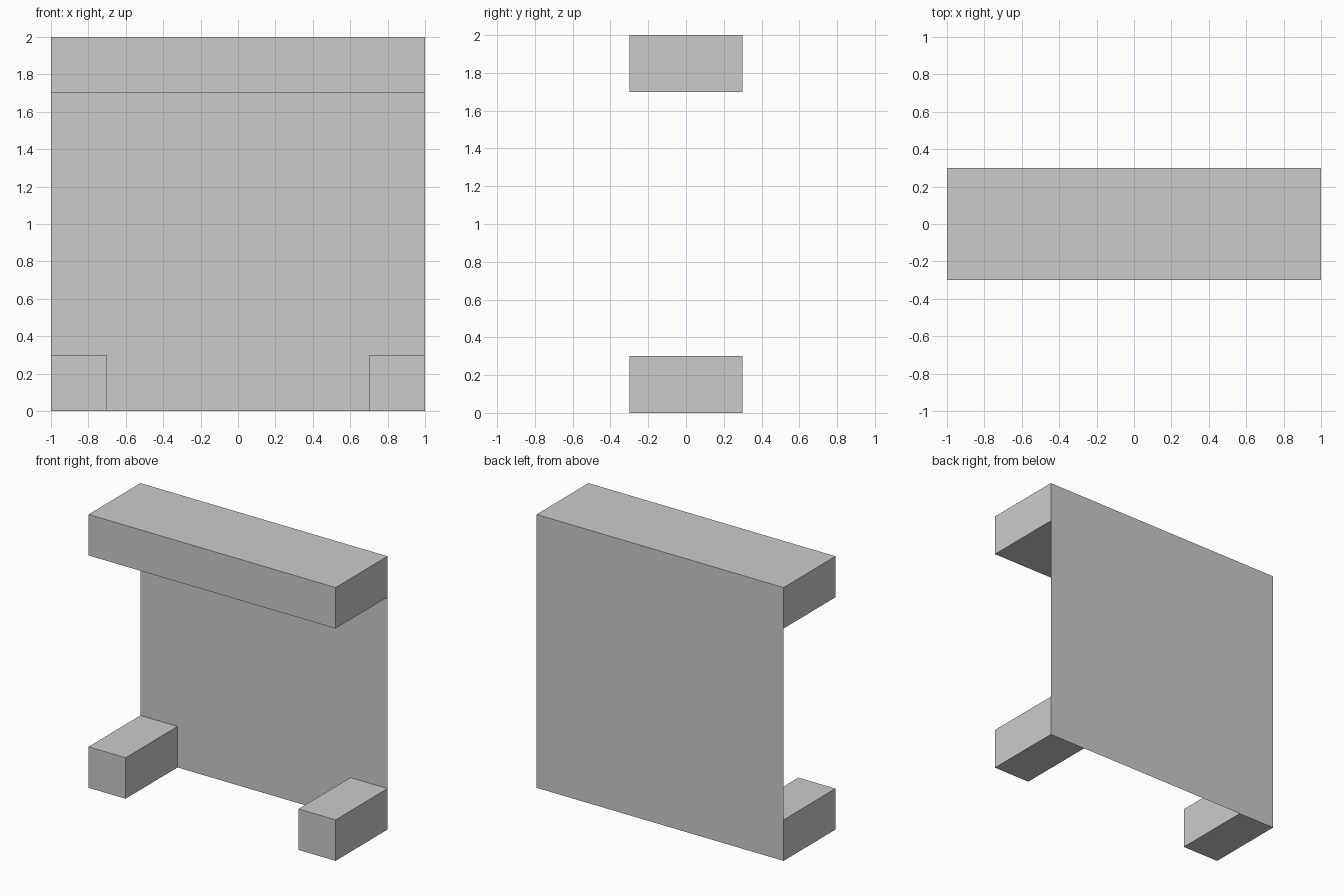
import bpy, bmesh
from mathutils import Matrix, Vector

if "Cube" in bpy.data.objects:
    bpy.data.objects.remove(bpy.data.objects["Cube"])

W, D, H, T = 2.0, 0.6, 2.0, 0.3   # width, depth, height, beam thickness


def add_object(name, bm):
    mesh = bpy.data.meshes.new(name)
    bm.to_mesh(mesh)
    bm.free()
    obj = bpy.data.objects.new(name, mesh)
    bpy.context.collection.objects.link(obj)
    return obj


def add_block(name, size, centre):
    """Box whose rear side is left open, closed by the back panel."""
    bm = bmesh.new()
    bmesh.ops.create_cube(bm, size=1, matrix=Matrix.Translation(centre) @ Matrix.Diagonal((*size, 1)))
    bm.normal_update()
    rear = [f for f in bm.faces if f.normal.y > 0.9]
    bmesh.ops.delete(bm, geom=rear, context='FACES_ONLY')
    return add_object(name, bm)


# Thin back panel
bm = bmesh.new()
corners = [(W / 2, 0), (-W / 2, 0), (-W / 2, H), (W / 2, H)]
bm.faces.new([bm.verts.new((x, D / 2, z)) for x, z in corners])
add_object("back_panel", bm)

# Top beam
add_block("top_beam", (W, D, T), Vector((0, 0, H - T / 2)))

# Pair of feet
for side, sx in (("left", -1), ("right", 1)):
    add_block(side + "_foot", (T, D, T), Vector((sx * (W - T) / 2, 0, T / 2)))
